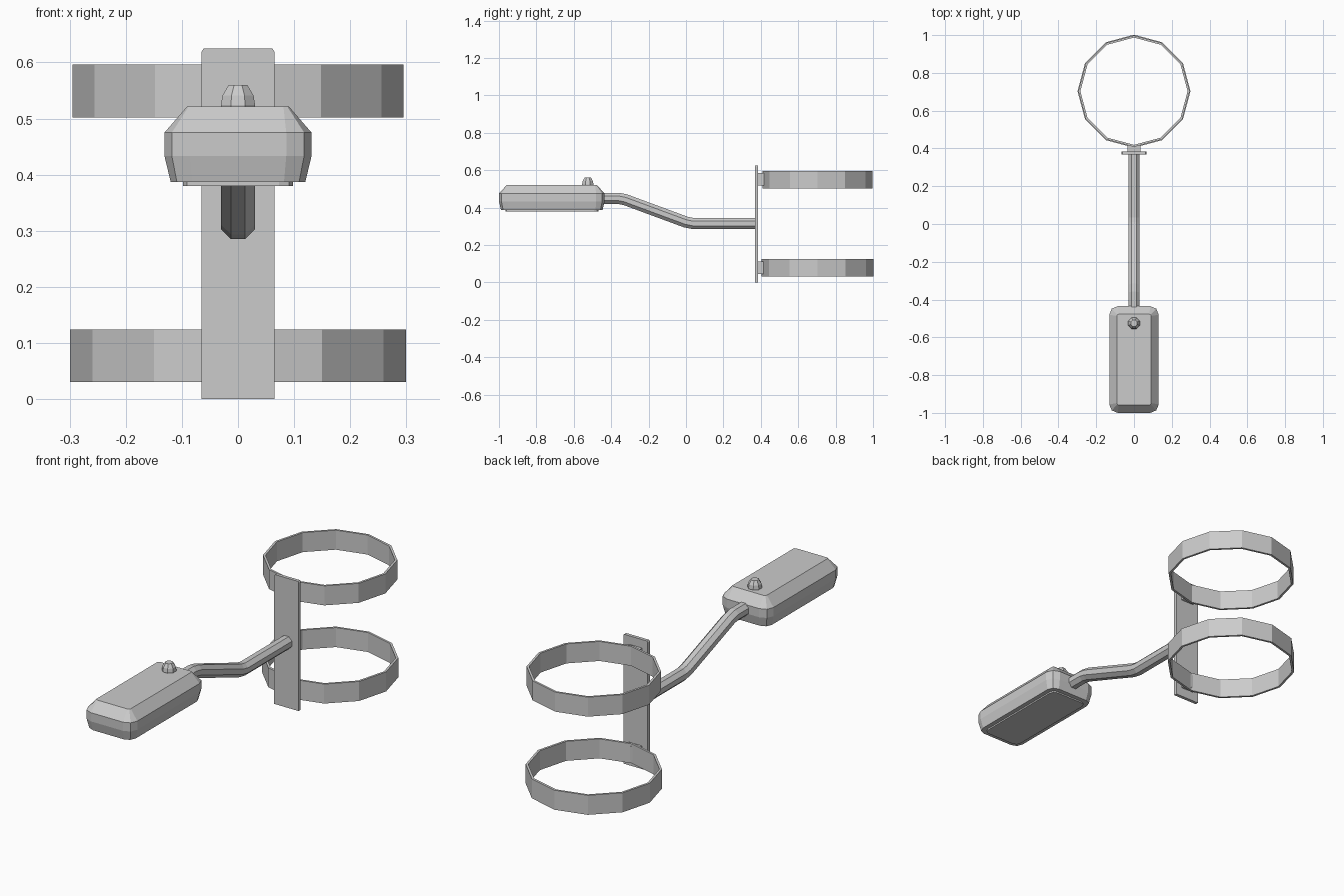
import bpy, bmesh
from math import sin, cos, pi, radians
from mathutils import Vector

cube = bpy.data.objects.get("Cube")
if cube:
    bpy.data.objects.remove(cube, do_unlink=True)

grey = bpy.data.materials.new("light grey metal")
grey.use_nodes = True
colour = (0.6, 0.6, 0.6, 1)
grey.diffuse_color = colour
grey.node_tree.nodes["Principled BSDF"].inputs["Base Color"].default_value = colour


def make_object(name, bm):
    bmesh.ops.recalc_face_normals(bm, faces=bm.faces)
    mesh = bpy.data.meshes.new(name)
    bm.to_mesh(mesh)
    bm.free()
    mesh.materials.append(grey)
    obj = bpy.data.objects.new(name, mesh)
    bpy.context.collection.objects.link(obj)
    return obj


def loft(name, sections, closed=False):
    """Join equal-sized loops of points with quads; cap the ends unless closed."""
    bm = bmesh.new()
    loops = [[bm.verts.new(p) for p in s] for s in sections]
    n = len(loops[0])
    pairs = list(zip(loops, loops[1:]))
    if closed:
        pairs.append((loops[-1], loops[0]))
    for a, b in pairs:
        for i in range(n):
            j = (i + 1) % n
            bm.faces.new((a[i], a[j], b[j], b[i]))
    if not closed:
        bm.faces.new(loops[0])
        bm.faces.new(loops[-1])
    return make_object(name, bm)


def circle(radius, z, n, y, phase=0.0):
    return [(radius * cos(2 * pi * i / n + phase),
             y + radius * sin(2 * pi * i / n + phase), z) for i in range(n)]


def rounded_rect(hx, y0, y1, r, z):
    """Rectangle outline whose corners are turned in two straight steps."""
    centres = [(hx - r, y1 - r), (r - hx, y1 - r), (r - hx, y0 + r), (hx - r, y0 + r)]
    return [(cx + r * cos(radians(90 * k + 45 * s)),
             cy + r * sin(radians(90 * k + 45 * s)), z)
            for k, (cx, cy) in enumerate(centres) for s in range(3)]


def box(name, x, y0, y1, z0, z1):
    bm = bmesh.new()
    bmesh.ops.create_cube(bm, size=1)
    for v in bm.verts:
        v.co = Vector((v.co.x * 2 * x, (y0 + y1) / 2 + v.co.y * (y1 - y0),
                       (z0 + z1) / 2 + v.co.z * (z1 - z0)))
    return make_object(name, bm)


# Pole straps and the blocks that hold them to the plate
for name, z0, radius in (("lower", 0.03, 0.299), ("upper", 0.502, 0.295)):
    z1, y, inner = z0 + 0.094, 0.703, radius - 0.011
    loft(name + "_strap", [circle(radius, z0, 12, y), circle(radius, z1, 12, y),
                           circle(inner, z1, 12, y), circle(inner, z0, 12, y)], closed=True)
    box(name + "_strap_block", 0.035, 0.38, 0.417, z0 + 0.015, z1 - 0.012)

# Mounting plate with slightly chamfered top corners
profile = [(-0.065, 0), (0.065, 0), (0.065, 0.619), (0.061, 0.625),
           (-0.061, 0.625), (-0.065, 0.619)]
loft("mounting_plate", [[(x, y, z) for x, z in profile] for y in (0.369, 0.385)])

# Cranked octagonal arm
path = [(0.375, 0.315), (0.035, 0.315), (0.0, 0.322),
        (-0.325, 0.442), (-0.36, 0.449), (-0.48, 0.449)]
path = [Vector(p) for p in path]
sections = []
for i, p in enumerate(path):
    tangent = (path[min(i + 1, len(path) - 1)] - path[max(i - 1, 0)]).normalized()
    normal = Vector((tangent.y, -tangent.x))
    ring = []
    for k in range(8):
        a = 2 * pi * k / 8 + pi / 8
        q = p + normal * 0.0325 * sin(a)
        ring.append((0.0325 * cos(a), q.x, q.y))
    sections.append(ring)
loft("arm", sections)

# Lamp housing, narrower towards the top and under the rim
loft("lamp_housing", [
    rounded_rect(0.120, -0.989, -0.446, 0.038, 0.387),
    rounded_rect(0.131, -1.0, -0.435, 0.045, 0.433),
    rounded_rect(0.131, -1.0, -0.435, 0.045, 0.475),
    rounded_rect(0.091, -0.958, -0.477, 0.010, 0.521)])

# Lens under the housing
loft("lamp_lens", [rounded_rect(0.098, -0.966, -0.468, 0.025, z) for z in (0.380, 0.395)])

# Light sensor on top
loft("light_sensor", [circle(r, z, 8, -0.525, pi / 8) for r, z in
                      ((0.031, 0.515), (0.033, 0.524), (0.030, 0.541), (0.018, 0.560))])
